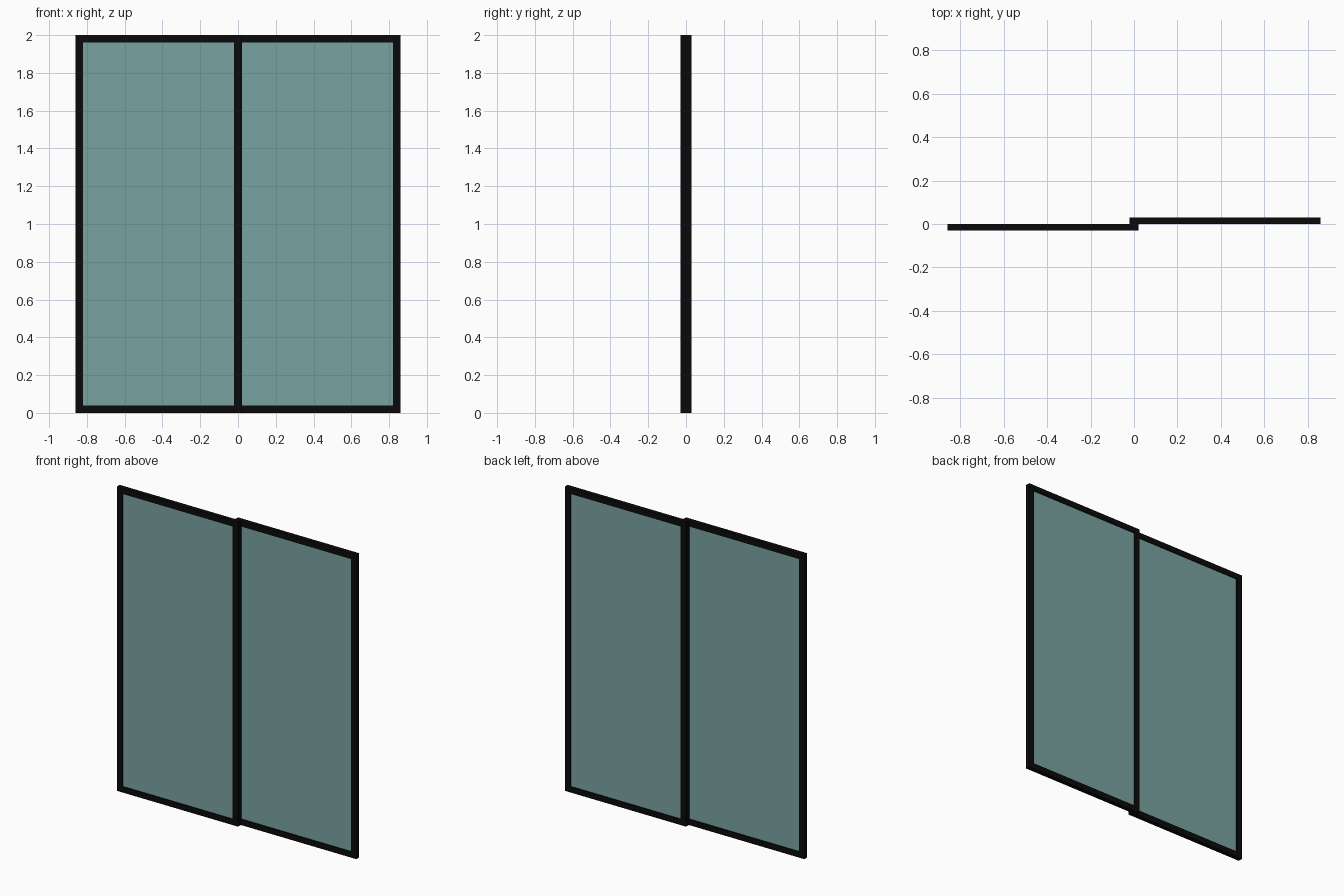
import bpy
import bmesh
from mathutils import Matrix, Vector

cube = bpy.data.objects.get("Cube")
if cube:
    bpy.data.objects.remove(cube, do_unlink=True)

WIDTH, HEIGHT, DEPTH = 0.88, 2.0, 0.029   # one sliding panel
STILE, RAIL = 0.04, 0.038                 # frame member widths
GLASS_DEPTH = 0.016


def make_material(name, color):
    mat = bpy.data.materials.new(name)
    mat.use_nodes = True
    mat.diffuse_color = color
    bsdf = mat.node_tree.nodes["Principled BSDF"]
    bsdf.inputs["Base Color"].default_value = color
    return mat


def add_mesh(name, bm, mat, location):
    mesh = bpy.data.meshes.new(name)
    bmesh.ops.recalc_face_normals(bm, faces=bm.faces)
    bm.to_mesh(mesh)
    bm.free()
    mesh.materials.append(mat)
    obj = bpy.data.objects.new(name, mesh)
    obj.location = location
    bpy.context.collection.objects.link(obj)


def rectangle(bm, w, h):
    return [bm.verts.new((sx * w / 2, -DEPTH / 2, sz * h / 2))
            for sx, sz in ((-1, -1), (1, -1), (1, 1), (-1, 1))]


def add_frame(name, mat, location):
    # Mitred ring extruded through the panel depth
    bm = bmesh.new()
    outer = rectangle(bm, WIDTH, HEIGHT)
    inner = rectangle(bm, WIDTH - 2 * STILE, HEIGHT - 2 * RAIL)
    for i in range(4):
        j = (i + 1) % 4
        bm.faces.new((outer[i], outer[j], inner[j], inner[i]))
    result = bmesh.ops.extrude_face_region(bm, geom=bm.faces[:], use_keep_orig=True)
    moved = [v for v in result["geom"] if isinstance(v, bmesh.types.BMVert)]
    bmesh.ops.translate(bm, verts=moved, vec=Vector((0, DEPTH, 0)))
    add_mesh(name, bm, mat, location)


def add_glass(name, mat, location):
    bm = bmesh.new()
    size = (WIDTH - 2 * STILE, GLASS_DEPTH, HEIGHT - 2 * RAIL)
    bmesh.ops.create_cube(bm, size=1, matrix=Matrix.Diagonal((*size, 1)))
    add_mesh(name, bm, mat, location)


frame_black = make_material("frame black", (0.003, 0.003, 0.003, 1))
glass_teal = make_material("glass teal", (0.19, 0.37, 0.36, 1))

# Two panels on neighbouring tracks, overlapping at the meeting stiles
for label, side in (("right", -1), ("left", 1)):
    spot = (side * (WIDTH - STILE) / 2, side * DEPTH / 2, HEIGHT / 2)
    add_frame(label + "_panel_frame", frame_black, spot)
    add_glass(label + "_panel_glass", glass_teal, spot)
